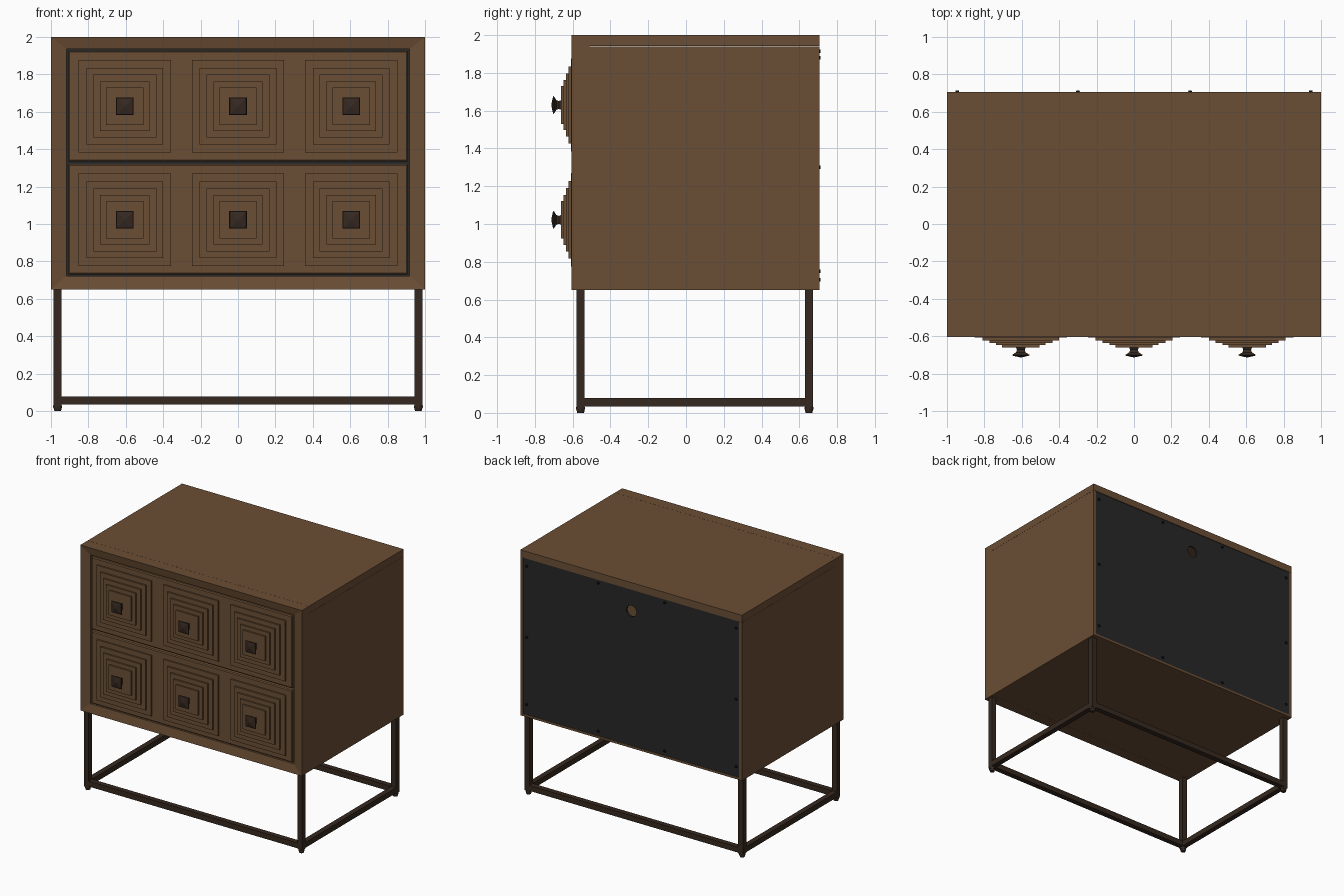
import bpy, bmesh, math
from mathutils import Matrix

if "Cube" in bpy.data.objects:
    bpy.data.objects.remove(bpy.data.objects["Cube"])


def material(name, rgb):
    m = bpy.data.materials.new(name)
    m.diffuse_color = (*rgb, 1)
    m.use_nodes = True
    m.node_tree.nodes["Principled BSDF"].inputs["Base Color"].default_value = m.diffuse_color
    return m


WOOD = material("walnut wood", (0.147, 0.077, 0.035))
METAL = material("dark bronze metal", (0.037, 0.022, 0.014))
BACK = material("charcoal board", (0.021, 0.021, 0.021))
SCREW = material("black screw", (0.006, 0.006, 0.006))


def finish(name, bm, mat):
    bmesh.ops.recalc_face_normals(bm, faces=bm.faces)
    me = bpy.data.meshes.new(name)
    bm.to_mesh(me)
    bm.free()
    me.materials.append(mat)
    ob = bpy.data.objects.new(name, me)
    bpy.context.collection.objects.link(ob)
    return ob


def add_box(bm, x0, x1, y0, y1, z0, z1):
    m = Matrix.Translation(((x0 + x1) / 2, (y0 + y1) / 2, (z0 + z1) / 2))
    bmesh.ops.create_cube(bm, size=1, matrix=m @ Matrix.Diagonal((x1 - x0, y1 - y0, z1 - z0, 1)))


def box(name, mat, *dims):
    bm = bmesh.new()
    add_box(bm, *dims)
    return finish(name, bm, mat)


def add_cyl(bm, r1, r2, depth, loc, axis='Z', seg=16):
    m = Matrix.Translation(loc)
    if axis == 'Y':
        m = m @ Matrix.Rotation(math.pi / 2, 4, 'X')
    bmesh.ops.create_cone(bm, cap_ends=True, segments=seg, radius1=r1, radius2=r2, depth=depth, matrix=m)


def add_rings(bm, rings, closed=False):
    """Bridge rectangles (x0, x1, z0, z1, y) into a mitred tube or a capped stack."""
    loops = [[bm.verts.new(p) for p in ((a, y, c), (b, y, c), (b, y, d), (a, y, d))]
             for a, b, c, d, y in rings]
    pairs = list(zip(loops, loops[1:]))
    if closed:
        pairs.append((loops[-1], loops[0]))
    else:
        bm.faces.new(loops[0])
        bm.faces.new(loops[-1])
    for l, k in pairs:
        for i in range(4):
            j = (i + 1) % 4
            bm.faces.new((l[i], l[j], k[j], k[i]))


# Carcass panels
F, B = -0.51, 0.707
box("top_panel", WOOD, -1, 1, F, B, 1.942, 2.0)
for s, side in ((-1, "left"), (1, "right")):
    box(side + "_side_panel", WOOD, *sorted((s * 0.975, s)), F, B, 0.65, 1.941)
box("bottom_panel", WOOD, -0.975, 0.975, F, B, 0.65, 0.668)

# Mitred front frame, sloping gently inwards
bm = bmesh.new()
outer, inner = (-1, 1, 0.65, 2.0), (-0.918, 0.918, 0.722, 1.936)
add_rings(bm, [(*outer, F - 0.001), (*outer, -0.605), (*inner, -0.592), (*inner, F - 0.001)], True)
finish("front_frame", bm, WOOD)

# Drawers with stepped square blocks and flared square knobs
STEPS = ((0.247, -0.608), (0.205, -0.622), (0.168, -0.635), (0.132, -0.648), (0.100, -0.661))
KNOB = ((0.026, -0.66), (0.021, -0.672), (0.025, -0.686), (0.047, -0.700), (0.044, -0.704), (0.004, -0.713))
for label, z0, z1, zc in (("lower", 0.73, 1.321, 1.022), ("upper", 1.335, 1.926, 1.63)):
    bm = bmesh.new()
    add_rings(bm, [(-0.907, 0.907, z0, z1, -0.49), (-0.907, 0.907, z0, z1, -0.590),
                   (-0.900, 0.900, z0 + 0.007, z1 - 0.007, -0.597)])
    finish(label + "_drawer_front", bm, WOOD)
    for xc, col in ((-0.605, "left"), (0, "middle"), (0.605, "right")):
        def square(h, y):
            return (xc - h, xc + h, zc - h, zc + h, y)
        rings, prev = [], -0.594
        for h, y in STEPS:
            rings += [square(h, prev), square(h, y)]
            prev = y
        bm = bmesh.new()
        add_rings(bm, rings)
        finish(f"{label}_{col}_stepped_block", bm, WOOD)
        bm = bmesh.new()
        add_rings(bm, [square(h, y) for h, y in KNOB])
        finish(f"{label}_{col}_knob", bm, METAL)

# Back board with a round cable hole
back = box("back_board", BACK, -0.974, 0.974, 0.688, 0.703, 0.668, 1.941)
bm = bmesh.new()
add_cyl(bm, 0.045, 0.045, 0.2, (0, 0.695, 1.765), 'Y', 32)
cutter = finish("cable_hole_cutter", bm, BACK)
cutter.hide_render = True
mod = back.modifiers.new("cable hole", 'BOOLEAN')
mod.operation, mod.object, mod.solver = 'DIFFERENCE', cutter, 'EXACT'
bpy.context.view_layer.objects.active = back
bpy.ops.object.modifier_apply(modifier=mod.name)
bpy.data.objects.remove(cutter)

# Screws around the back board
spots = [(x, z) for x in (-0.3, 0.3) for z in (0.705, 1.915)]
spots += [(x, z) for x in (-0.945, 0.945) for z in (0.75, 1.3, 1.88)]
bm = bmesh.new()
for x, z in spots:
    add_cyl(bm, 0.008, 0.012, 0.012, (x, 0.707, z), 'Y', 12)
finish("back_screws", bm, SCREW)

# Metal base: legs, feet and a ring of low rails
X, Y0, Y1, H = 0.964, -0.558, 0.651, 0.0215
for x, side in ((-X, "left"), (X, "right")):
    for y, end in ((Y0, "front"), (Y1, "back")):
        box(f"{end}_{side}_leg", METAL, x - H, x + H, y - H, y + H, 0.03, 0.65)
        bm = bmesh.new()
        add_cyl(bm, 0.024, 0.024, 0.012, (x, y, 0.024))
        add_cyl(bm, 0.018, 0.022, 0.018, (x, y, 0.009))
        finish(f"{end}_{side}_foot", bm, METAL)
    box(side + "_rail", METAL, x - H, x + H, Y0 + H, Y1 - H, 0.035, 0.079)
for y, end in ((Y0, "front"), (Y1, "back")):
    box(end + "_rail", METAL, -X + H, X - H, y - H, y + H, 0.035, 0.079)
